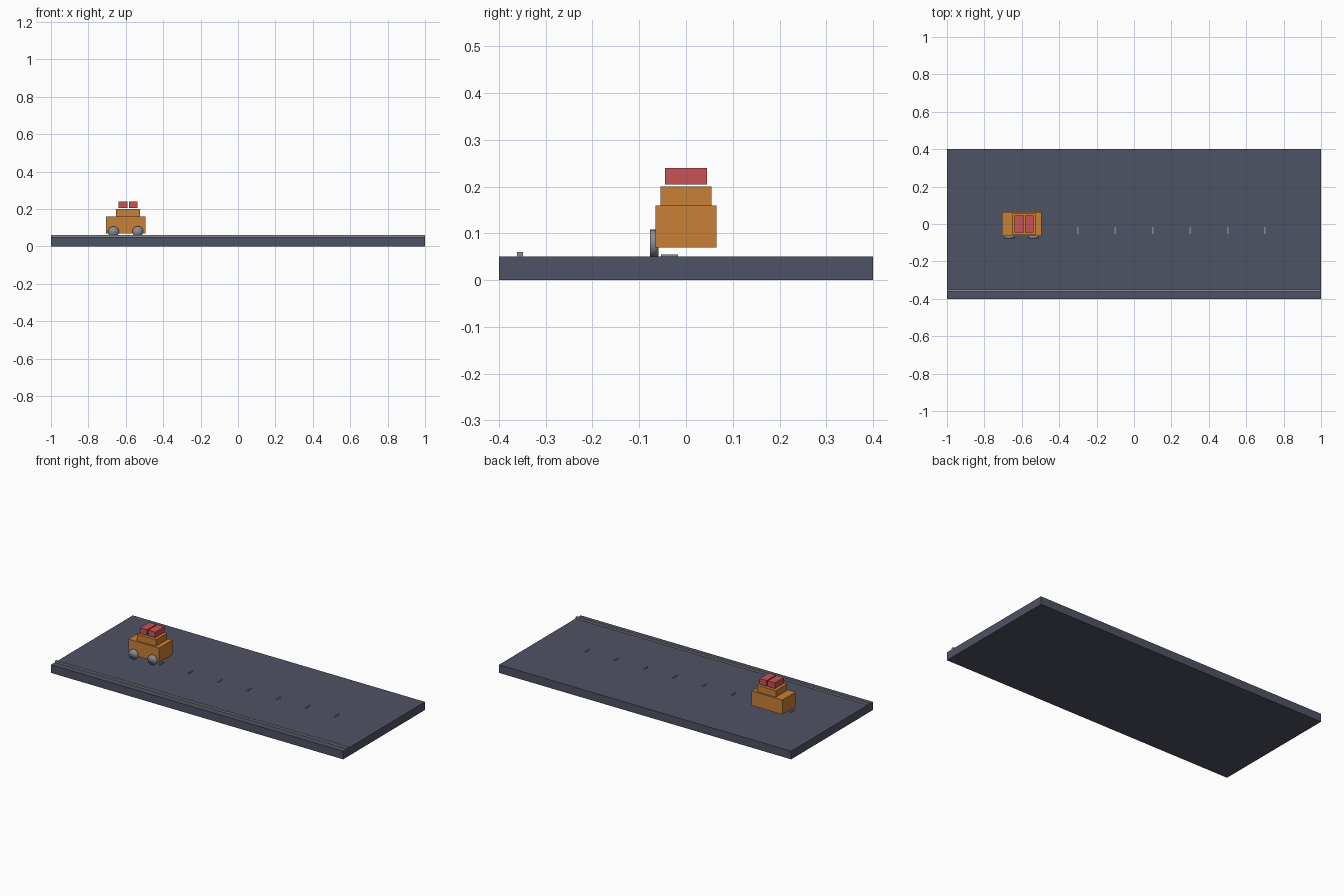
import bpy
import math

if "Cube" in bpy.data.objects:
    bpy.data.objects.remove(bpy.data.objects["Cube"])


def material(name, rgb):
    m = bpy.data.materials.new(name)
    m.diffuse_color = (*rgb, 1.0)
    m.use_nodes = True
    m.node_tree.nodes["Principled BSDF"].inputs["Base Color"].default_value = m.diffuse_color
    return m


slate = material("slate", (0.078, 0.084, 0.125))
orange = material("orange", (0.58, 0.215, 0.037))
red = material("red", (0.58, 0.084, 0.09))
steel = material("steel grey", (0.25, 0.27, 0.30))


def box(name, x, y, z, mat):
    """Box from (min, max) ranges on each axis."""
    bpy.ops.mesh.primitive_cube_add(size=1, location=[(a + b) / 2 for a, b in (x, y, z)])
    ob = bpy.context.object
    ob.name = name
    ob.scale = [b - a for a, b in (x, y, z)]
    bpy.ops.object.transform_apply(location=False, rotation=False, scale=True)
    ob.data.materials.append(mat)
    return ob


def wheel(name, x):
    bpy.ops.mesh.primitive_cylinder_add(vertices=24, radius=0.029, depth=0.018,
                                        location=(x, -0.068, 0.079),
                                        rotation=(math.pi / 2, 0, 0))
    ob = bpy.context.object
    ob.name = name
    ob.data.materials.append(steel)
    bpy.ops.object.shade_smooth()


# Ground slab with a thin rail along the front
box("ground_slab", (-1, 1), (-0.4, 0.4), (0, 0.05), slate)
box("front_rail", (-1, 1), (-0.361, -0.349), (0.05, 0.06), steel)

# Row of small floor markers
for i in range(8):
    x = -0.7 + 0.2 * i
    box(f"floor_marker_{i + 1}", (x - 0.004, x + 0.004), (-0.053, -0.017), (0.05, 0.055), steel)

# Cart body and raised deck
box("cart_body", (-0.705, -0.495), (-0.065, 0.065), (0.07, 0.16), orange)
box("cart_deck", (-0.653, -0.523), (-0.055, 0.055), (0.16, 0.20), orange)

# Two crates carried just above the deck
for i, x in enumerate((-0.615, -0.560)):
    box(f"crate_{i + 1}", (x - 0.024, x + 0.024), (-0.045, 0.045), (0.205, 0.24), red)

# Wheels on the front side of the cart
wheel("rear_wheel", -0.666)
wheel("front_wheel", -0.536)
